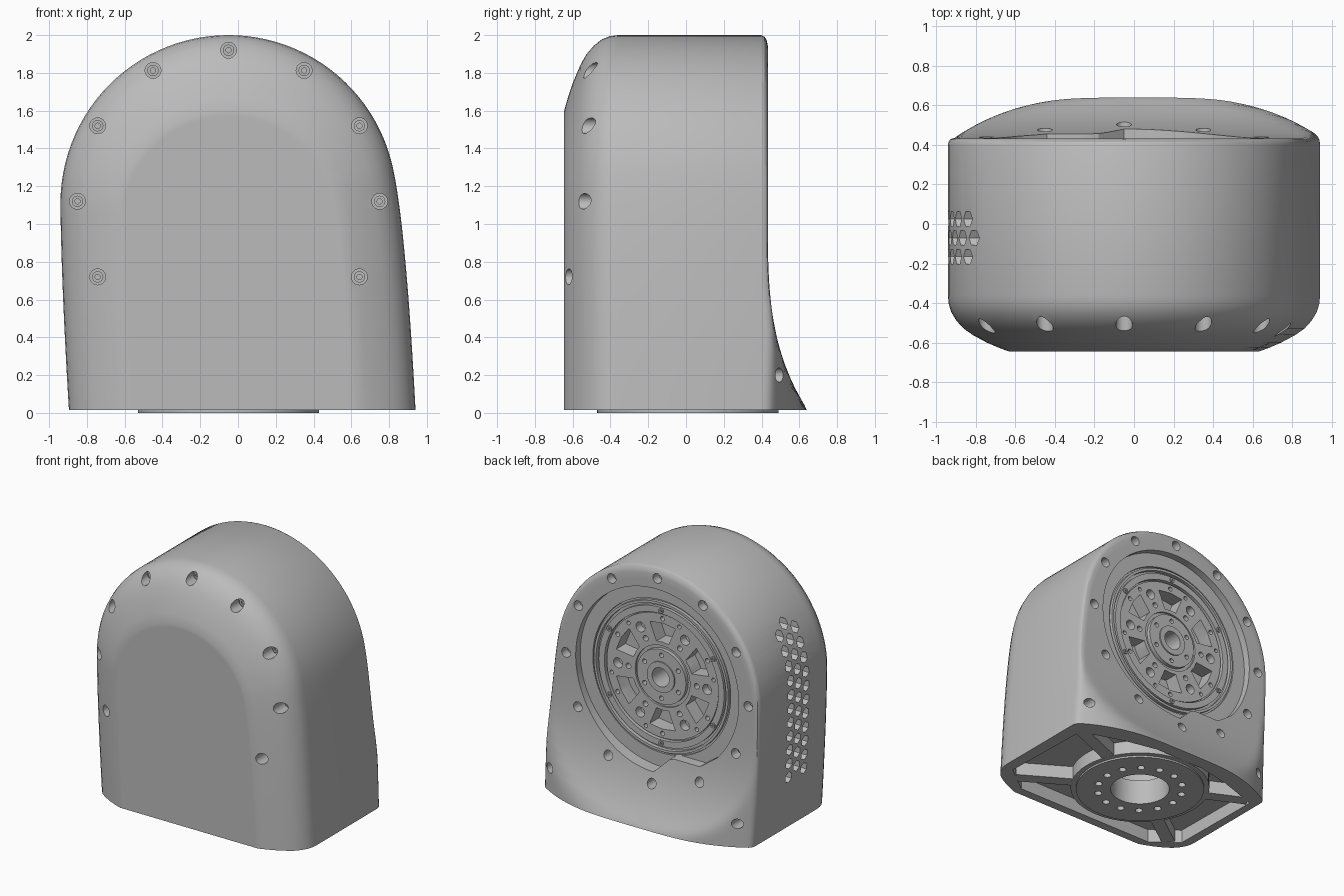
import bpy, bmesh
from math import sin, cos, pi, radians, hypot

if "Cube" in bpy.data.objects:
    bpy.data.objects.remove(bpy.data.objects["Cube"])

grey = bpy.data.materials.new("cast grey")
grey.use_nodes = True
grey.diffuse_color = (0.5, 0.5, 0.5, 1)
grey.node_tree.nodes["Principled BSDF"].inputs["Base Color"].default_value = (0.5, 0.5, 0.5, 1)

CX, CZ, R = -0.05, 1.11, 0.89      # axis of the arch
BASE = 0.014


def finish(bm, name):
    bmesh.ops.recalc_face_normals(bm, faces=bm.faces)
    mesh = bpy.data.meshes.new(name)
    bm.to_mesh(mesh)
    bm.free()
    mesh.materials.append(grey)
    ob = bpy.data.objects.new(name, mesh)
    bpy.context.collection.objects.link(ob)
    return ob


def circle(cx, cy, r, n=24, start=0):
    return [(cx + r * cos(start + 2 * pi * i / n), cy + r * sin(start + 2 * pi * i / n)) for i in range(n)]


def prism(bm, pts, axis, a, b):
    """Extrude a closed 2D outline along an axis from a to b."""
    put = {"x": lambda p, t: (t, p[0], p[1]), "y": lambda p, t: (p[0], t, p[1]),
           "z": lambda p, t: (p[0], p[1], t)}[axis]
    lo = [bm.verts.new(put(p, a)) for p in pts]
    hi = [bm.verts.new(put(p, b)) for p in pts]
    bm.faces.new(lo)
    bm.faces.new(hi)
    for i in range(len(pts)):
        j = (i + 1) % len(pts)
        bm.faces.new((lo[i], lo[j], hi[j], hi[i]))


def lathe(name, profile, axis, centre, n=72):
    """Spin a closed (radius, height) loop into a ring."""
    bm = bmesh.new()
    rings = []
    for k in range(n):
        c, s = cos(2 * pi * k / n), sin(2 * pi * k / n)
        ring = []
        for r, h in profile:
            u, v = centre[0] + r * c, centre[1] + r * s
            ring.append(bm.verts.new((u, h, v) if axis == "y" else (u, v, h)))
        rings.append(ring)
    m = len(profile)
    for k in range(n):
        a, b = rings[k], rings[(k + 1) % n]
        for i in range(m):
            j = (i + 1) % m
            bm.faces.new((a[i], a[j], b[j], b[i]))
    return finish(bm, name)


def cut(ob, bm):
    cutter = finish(bm, "cutter")
    cutter.hide_render = True
    mod = ob.modifiers.new("cut", "BOOLEAN")
    mod.operation, mod.solver, mod.object = "DIFFERENCE", "EXACT", cutter
    bpy.context.view_layer.update()
    done = bpy.data.meshes.new_from_object(ob.evaluated_get(bpy.context.evaluated_depsgraph_get()))
    ob.modifiers.clear()
    ob.data = done
    bpy.data.objects.remove(cutter)


def smooth(ob, angle=30):
    bpy.ops.object.select_all(action="DESELECT")
    ob.select_set(True)
    bpy.context.view_layer.objects.active = ob
    bpy.ops.object.shade_smooth_by_angle(angle=radians(angle))


# Arched outline: (x, z, normal x, normal z), from right foot over the top to left foot
outline = []
SIDE = 18
START = radians(15)
foot, bend = (0.94, BASE), (0.885, 1.06)
top = (CX + R * cos(START), CZ + R * sin(START))
for i in range(SIDE):
    t = i / SIDE
    x, z = [(1 - t) ** 2 * f + 2 * t * (1 - t) * b + t * t * e for f, b, e in zip(foot, bend, top)]
    dx, dz = [(1 - t) * (b - f) + t * (e - b) for f, b, e in zip(foot, bend, top)]
    tilt = t / hypot(dx, dz)
    outline.append((x, z, dz / hypot(dx, dz), -dx * tilt))
for i in range(49):
    a = START + (pi - START) * i / 48
    outline.append((CX + R * cos(a), CZ + R * sin(a), cos(a), sin(a)))
for i in range(SIDE):
    t = (i + 1) / SIDE
    outline.append((CX - R + 0.045 * t ** 1.5, CZ - (CZ - BASE) * t, -1, 0))


def back_y(x, z):
    """Flat back with a concave sweep to the foot, trimmed by a bowed wall."""
    sweep = max(0, (1.05 - z) / 1.036) ** 3.2
    bow = max(0, 1 - abs((x - 0.02) / 0.93) ** 3)
    blend = max(0, 0.12 - abs(sweep - bow))
    return 0.433 + 0.212 * max(0, min(sweep, bow) - min(blend ** 2 / 0.48, sweep, bow))


# Housing: front bevel rings, wall, back edge fillet, then shrinking back rings
rings = []
for d, y in [(0.43, -0.645), (0.40, -0.645), (0.33, -0.625), (0.25, -0.598), (0.16, -0.56), (0.10, -0.527),
             (0.055, -0.488), (0.022, -0.445), (0.006, -0.405), (0, -0.36)]:
    rings.append([(x - nx * d * (0.78 + 0.22 * nz), y, z - nz * d * (0.78 + 0.22 * nz))
                  for x, z, nx, nz in outline])
shrink = [(1, 0.035), (0.996, 0.018), (0.987, 0.006), (0.972, 0)] + [(0.945 - 0.0305 * i, 0) for i in range(31)]
for s, drop in shrink:
    ring = []
    for x, z, nx, nz in outline:
        px, pz = CX + (x - CX) * s, BASE + (z - BASE) * s
        ring.append((px, back_y(px, pz) - drop, pz))
    rings.append(ring)
bm = bmesh.new()
loops = [[bm.verts.new(p) for p in ring] for ring in rings]
for a, b in zip(loops, loops[1:]):
    for i in range(len(a) - 1):
        bm.faces.new((a[i], a[i + 1], b[i + 1], b[i]))
bm.faces.new(loops[0])
bm.faces.new(loops[-1])
bm.faces.new([l[0] for l in loops] + [l[-1] for l in reversed(loops)])
housing = finish(bm, "housing")

# Screw holes, side vents and underside cavity
SC = 1.12
spots = [(CX + 0.8 * cos(radians(a)), SC + 0.8 * sin(radians(a)), a) for a in range(-150, 211, 30)]
front_spots = [p[:2] for p in spots if -30 <= p[2]]
back_spots = [p[:2] for p in spots if p[2] < 210] + [(0.85, 0.2), (-0.80, 0.2)]
bm = bmesh.new()
for x, z in front_spots:
    prism(bm, circle(x, z, 0.042), "y", -0.9, -0.43)
for x, z in back_spots:
    prism(bm, circle(x, z, 0.038), "y", 0.36, 0.9)
for col, y in enumerate((0.025, -0.07, -0.165)):
    for row in range(11):
        z = 0.42 + 0.11 * row + (0.055 if col == 1 else 0)
        prism(bm, circle(y, z, 0.043, 6, pi / 6), "x", -1.2, -0.72)
half = [(0.83, 0.36), (0.5, 0.47), (0.22, 0.53)]
prism(bm, [(0.85, -0.40), (0.62, -0.575), (-0.62, -0.575), (-0.82, -0.42)]
      + [(-x, y) for x, y in half] + half[::-1], "z", -0.1, 0.12)
cut(housing, bm)

# Back recess with a sloping tab at its foot
bm = bmesh.new()
ring = [p for p in circle(CX, SC, 0.715, 120, pi / 2) if not (p[1] < SC and -0.56 < p[0] < -0.07)]
after = next(i for i, p in enumerate(ring) if p[0] >= -0.07 and p[1] < 0.6)
ring[after:after] = [(-0.44, 0.54), (-0.19, 0.54)]
prism(bm, ring, "y", 0.375, 0.9)
cut(housing, bm)
bm = bmesh.new()
prism(bm, circle(CX, SC, 0.605, 96), "y", 0.20, 0.9)
prism(bm, circle(CX, 0.01, 0.26, 48), "z", -0.2, 0.32)
cut(housing, bm)
smooth(housing)

# Screw heads: socket rings at the bottom of each hole
for name, places, y0, y1 in (("front_screw", front_spots, -0.425, -0.44), ("back_screw", back_spots, 0.355, 0.37)):
    for x, z in places:
        head = lathe(name, [(0.014, y0), (0.030, y0), (0.030, y1), (0.014, y1)], "y", (x, z), 16)
        smooth(head)

# Rotor rings in the recess
collar = lathe("rotor_collar", [(0.49, 0.21), (0.604, 0.21), (0.604, 0.36), (0.59, 0.36), (0.59, 0.385), (0.57, 0.385),
                                (0.57, 0.355), (0.55, 0.355), (0.55, 0.38), (0.50, 0.38), (0.50, 0.35), (0.49, 0.35)],
               "y", (CX, SC), 96)
smooth(collar)
disc = lathe("rotor_disc", [(0.075, 0.21), (0.49, 0.21), (0.49, 0.365), (0.24, 0.365), (0.24, 0.35), (0.215, 0.35),
                            (0.215, 0.38), (0.12, 0.38), (0.12, 0.39), (0.075, 0.39)], "y", (CX, SC))
bm = bmesh.new()
for k in range(6):
    mid = radians(60 * k + 30)
    sector = [(r, mid + o) for r, span in ((0.27, 0.20), (0.42, 0.27))
              for o in ([-span, 0, span] if r < 0.3 else [span, 0, -span])]
    prism(bm, [(CX + r * cos(a), SC + r * sin(a)) for r, a in sector], "y", 0.25, 0.6)
    for r, off, size in ((0.39, -0.52, 0.04), (0.30, -0.52, 0.022), (0.455, 0, 0.018),
                         (0.17, 0, 0.018), (0.455, 0.33, 0.016)):
        a = mid + off
        prism(bm, circle(CX + r * cos(a), SC + r * sin(a), size, 14), "y", 0.30, 0.6)
cut(disc, bm)
smooth(disc)

# Small bolts around the collar
for k in range(6):
    a = radians(60 * k + 30)
    lathe("collar_bolt", [(0.008, 0.37), (0.02, 0.37), (0.02, 0.39), (0.008, 0.39)], "y",
          (CX + 0.525 * cos(a), SC + 0.525 * sin(a)), 12)

# Base plate with bolt circle
plate = lathe("base_plate", [(0.22, 0.0), (0.48, 0.0), (0.48, BASE), (0.52, BASE), (0.52, 0.13), (0.25, 0.13),
                             (0.25, 0.20), (0.22, 0.20)], "z", (CX, 0.01))
bm = bmesh.new()
for x, y in circle(CX, 0.01, 0.32, 14):
    prism(bm, circle(x, y, 0.028, 14), "z", -0.1, 0.06)
cut(plate, bm)
smooth(plate)

# Diagonal ribs from the plate to the corners
bm = bmesh.new()
for x, y in ((0.82, 0.37), (-0.80, 0.37), (0.76, -0.48), (-0.74, -0.48)):
    dx, dy = x - CX, y - 0.01
    length = hypot(dx, dy)
    nx, ny = -dy / length * 0.05, dx / length * 0.05
    sx, sy = CX + dx / length * 0.5, 0.01 + dy / length * 0.5
    prism(bm, [(sx + nx, sy + ny), (sx - nx, sy - ny), (x - nx, y - ny), (x + nx, y + ny)], "z", BASE + 0.001, 0.13)
finish(bm, "base_ribs")
